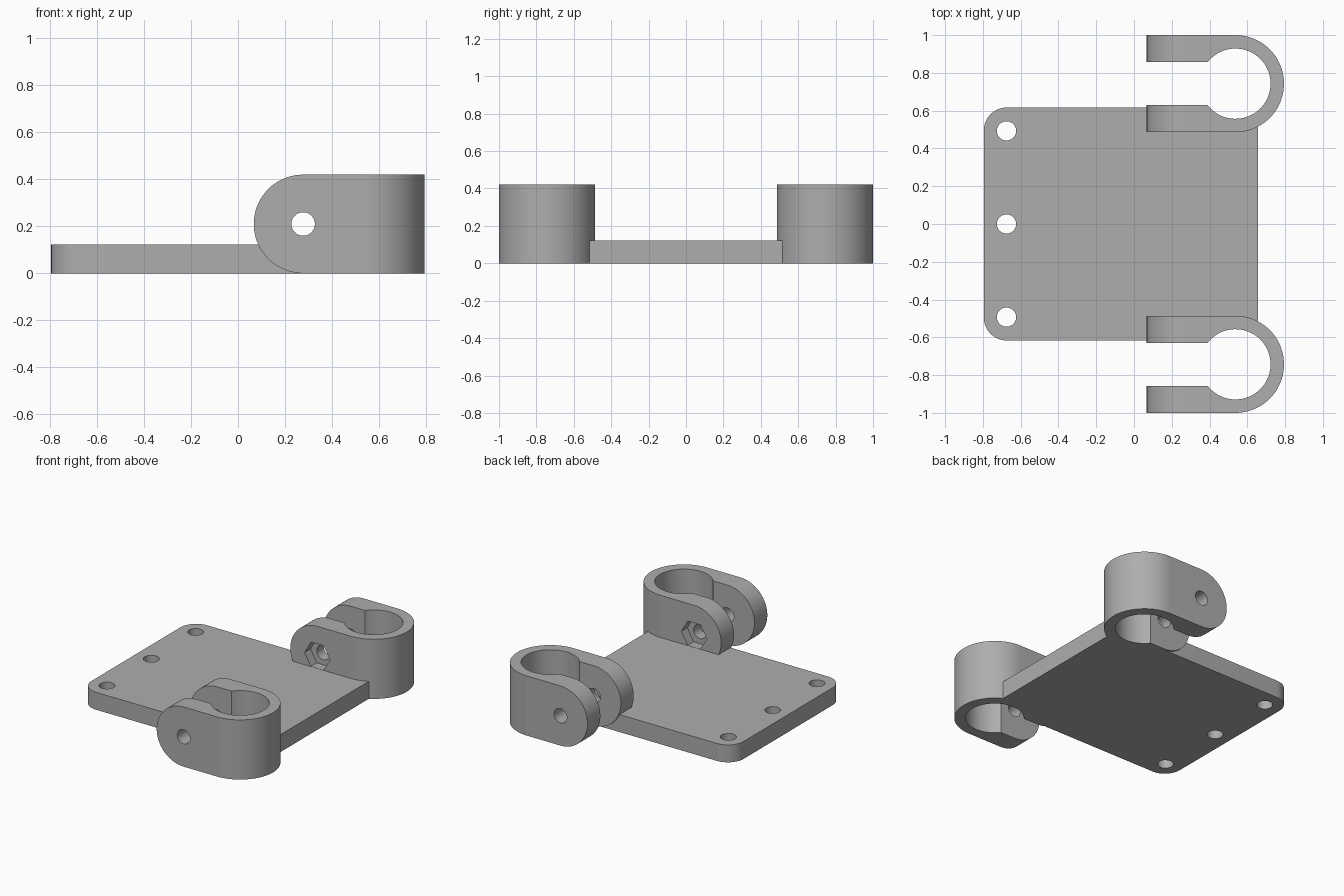
import bpy, bmesh
from math import pi, cos, sin, asin, radians
from mathutils import Matrix, Vector

if "Cube" in bpy.data.objects:
    bpy.data.objects.remove(bpy.data.objects["Cube"], do_unlink=True)

grey = bpy.data.materials.new("light grey")
grey.use_nodes = True
colour = (0.42, 0.42, 0.42, 1)
grey.diffuse_color = colour
grey.node_tree.nodes["Principled BSDF"].inputs["Base Color"].default_value = colour

HALF = 0.795                    # half length of the bracket in x
PLATE_W, PLATE_T = 0.617, 0.123
RING = Vector((0.537, 0.743))   # clamp ring centre
OUTER, BORE, SLOT, HEIGHT = 0.257, 0.186, 0.114, 0.42
PIVOT = (0.277, HEIGHT / 2)     # clamp bolt axis, x and z


def arc(cx, cy, r, a0, a1, n):
    """Points along an arc, both ends included."""
    return [(cx + r * cos(a0 + (a1 - a0) * i / n),
             cy + r * sin(a0 + (a1 - a0) * i / n)) for i in range(n + 1)]


def circle(cx, cy, r, n=48):
    return arc(cx, cy, r, 0, 2 * pi, n)[:-1]


def prism(name, points, low, high, along_y=False):
    """Extrude an outline along z, or an x-z outline along y."""
    bm = bmesh.new()
    face = bm.faces.new([bm.verts.new((u, v, low)) for u, v in points])
    top = bmesh.ops.extrude_face_region(bm, geom=[face])["geom"]
    bmesh.ops.translate(bm, vec=(0, 0, high - low),
                        verts=[g for g in top if isinstance(g, bmesh.types.BMVert)])
    if along_y:
        bm.transform(Matrix(((1, 0, 0, 0), (0, 0, 1, 0), (0, 1, 0, 0), (0, 0, 0, 1))))
    bmesh.ops.recalc_face_normals(bm, faces=bm.faces)
    mesh = bpy.data.meshes.new(name)
    bm.to_mesh(mesh)
    bm.free()
    mesh.materials.append(grey)
    obj = bpy.data.objects.new(name, mesh)
    bpy.context.collection.objects.link(obj)
    return obj


def apply(obj, mod):
    bpy.context.view_layer.objects.active = obj
    bpy.ops.object.modifier_apply(modifier=mod.name)


def combine(obj, other, operation):
    mod = obj.modifiers.new("combine", 'BOOLEAN')
    mod.operation, mod.solver, mod.object = operation, 'EXACT', other
    apply(obj, mod)
    bpy.data.objects.remove(other, do_unlink=True)


# Clamp: split ring with two ears
cx, cy = RING
gap = asin(SLOT / BORE)
outline = arc(cx, cy, OUTER, -pi / 2, pi / 2, 40)
outline += [(0, cy + OUTER), (0, cy + SLOT)]
outline += arc(cx, cy, BORE, pi - gap, gap - pi, 56)
outline += [(0, cy - SLOT), (0, cy - OUTER)]
clamp = prism("clamp", outline, 0, HEIGHT)

# Rounded ear ends, bolt hole and hexagonal nut pocket
px, pz = PIVOT
ear = arc(px, pz, HEIGHT / 2, pi / 2, 3 * pi / 2, 40) + [(1, 0), (1, HEIGHT)]
combine(clamp, prism("ear_shape", ear, 0.3, 1.2, True), 'INTERSECT')
combine(clamp, prism("bolt_hole", circle(px, pz, 0.05), 0.3, 1.2, True), 'DIFFERENCE')
combine(clamp, prism("nut_pocket", circle(px, pz, 0.099, 6), 0.3,
                     cy - OUTER + 0.066, True), 'DIFFERENCE')
mirror = clamp.modifiers.new("mirror", 'MIRROR')
mirror.use_axis = (False, True, False)
apply(clamp, mirror)

# Base plate with two rounded corners, screw holes and clearance for the bores
r = 0.122
right = HALF - 0.138
corners = arc(r - HALF, PLATE_W - r, r, pi / 2, pi, 12)
corners += arc(r - HALF, r - PLATE_W, r, pi, 3 * pi / 2, 12)
plate = prism("bracket_plate", corners + [(right, -PLATE_W), (right, PLATE_W)], 0, PLATE_T)
for y in (-0.493, 0, 0.493):
    combine(plate, prism("screw_hole", circle(-0.675, y, 0.051), -1, 1), 'DIFFERENCE')
for side in (-1, 1):
    # slightly oversized so the plate ends inside the ring wall
    combine(plate, prism("bore", circle(cx, side * cy, BORE + 0.02), -1, 1), 'DIFFERENCE')

# Weld into one bracket
combine(plate, clamp, 'UNION')
plate.name = "mounting_bracket"
bpy.ops.object.select_all(action='DESELECT')
plate.select_set(True)
bpy.context.view_layer.objects.active = plate
bpy.ops.object.shade_smooth_by_angle(angle=radians(30))
